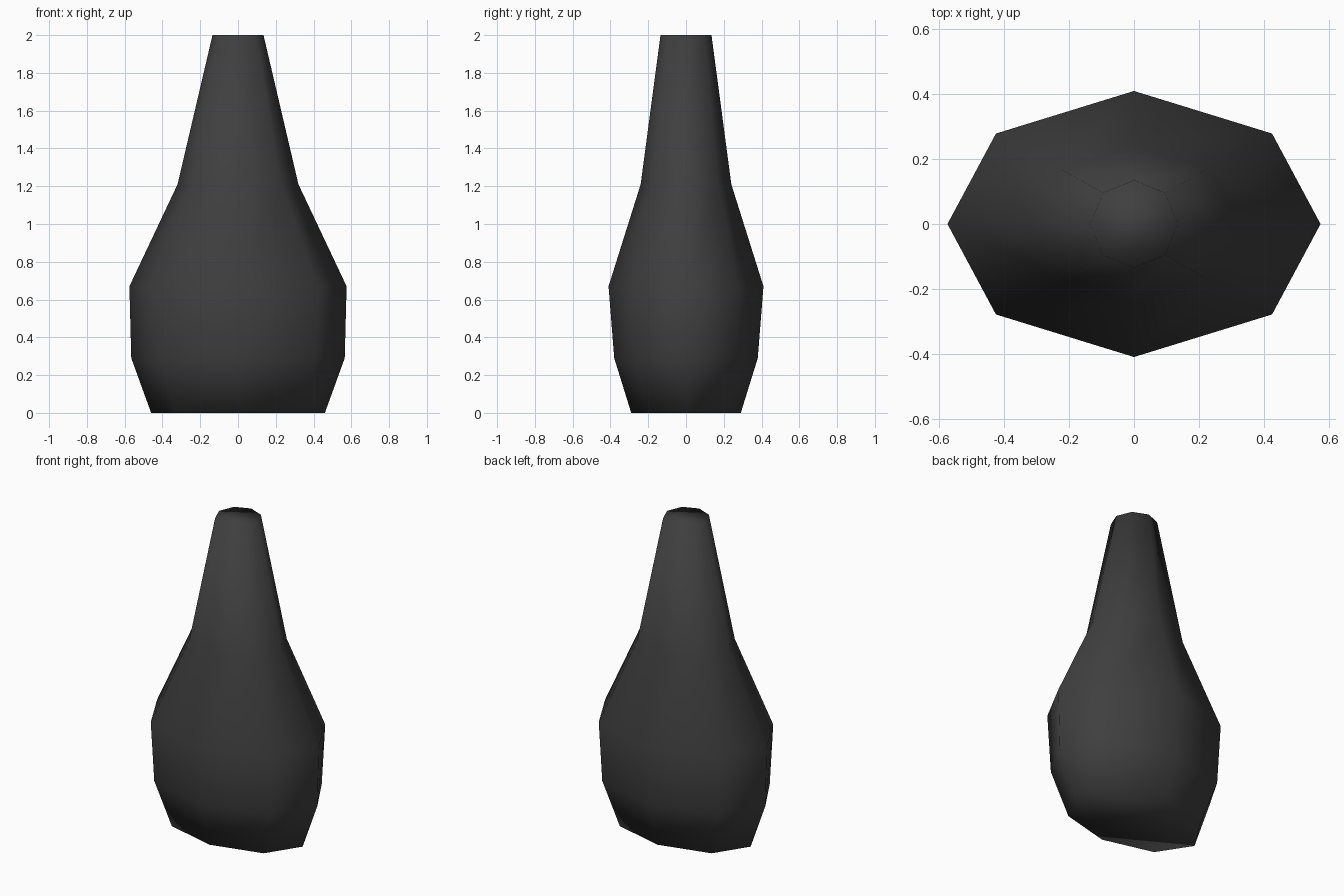
import bpy, bmesh, math

cube = bpy.data.objects.get("Cube")
if cube:
    bpy.data.objects.remove(cube)

# Dark grey material
dark = bpy.data.materials.new("dark_grey")
dark.use_nodes = True
colour = (0.05, 0.05, 0.05, 1)
dark.diffuse_color = colour
dark.node_tree.nodes["Principled BSDF"].inputs["Base Color"].default_value = colour

# Oval profile: height, half width, half depth, diagonal factors in x and y
SIDES = 8
PROFILE = [
    (0.00, 0.46, 0.29, 0.71, 0.71),
    (0.29, 0.565, 0.38, 0.73, 0.69),
    (0.67, 0.575, 0.41, 0.74, 0.68),
    (1.21, 0.32, 0.24, 0.71, 0.71),
    (2.00, 0.135, 0.135, 0.71, 0.71),
]


def ring(bm, z, width, depth, fx, fy):
    """Eight-sided oval ring with corners on both axes."""
    verts = []
    for i in range(SIDES):
        a = math.tau * i / SIDES
        x, y = math.cos(a), math.sin(a)
        if i % 2:
            x, y = math.copysign(fx, x), math.copysign(fy, y)
        verts.append(bm.verts.new((x * width, y * depth, z)))
    return verts


# Tapered body, closed at both ends
bm = bmesh.new()
rings = [ring(bm, *row) for row in PROFILE]
for low, high in zip(rings, rings[1:]):
    for i in range(SIDES):
        j = (i + 1) % SIDES
        bm.faces.new((low[i], low[j], high[j], high[i]))
bm.faces.new(rings[0][::-1])
bm.faces.new(rings[-1])
for face in bm.faces:
    face.smooth = True

mesh = bpy.data.meshes.new("tapered_body")
bm.to_mesh(mesh)
bm.free()
mesh.materials.append(dark)
body = bpy.data.objects.new("tapered_body", mesh)
bpy.context.collection.objects.link(body)
